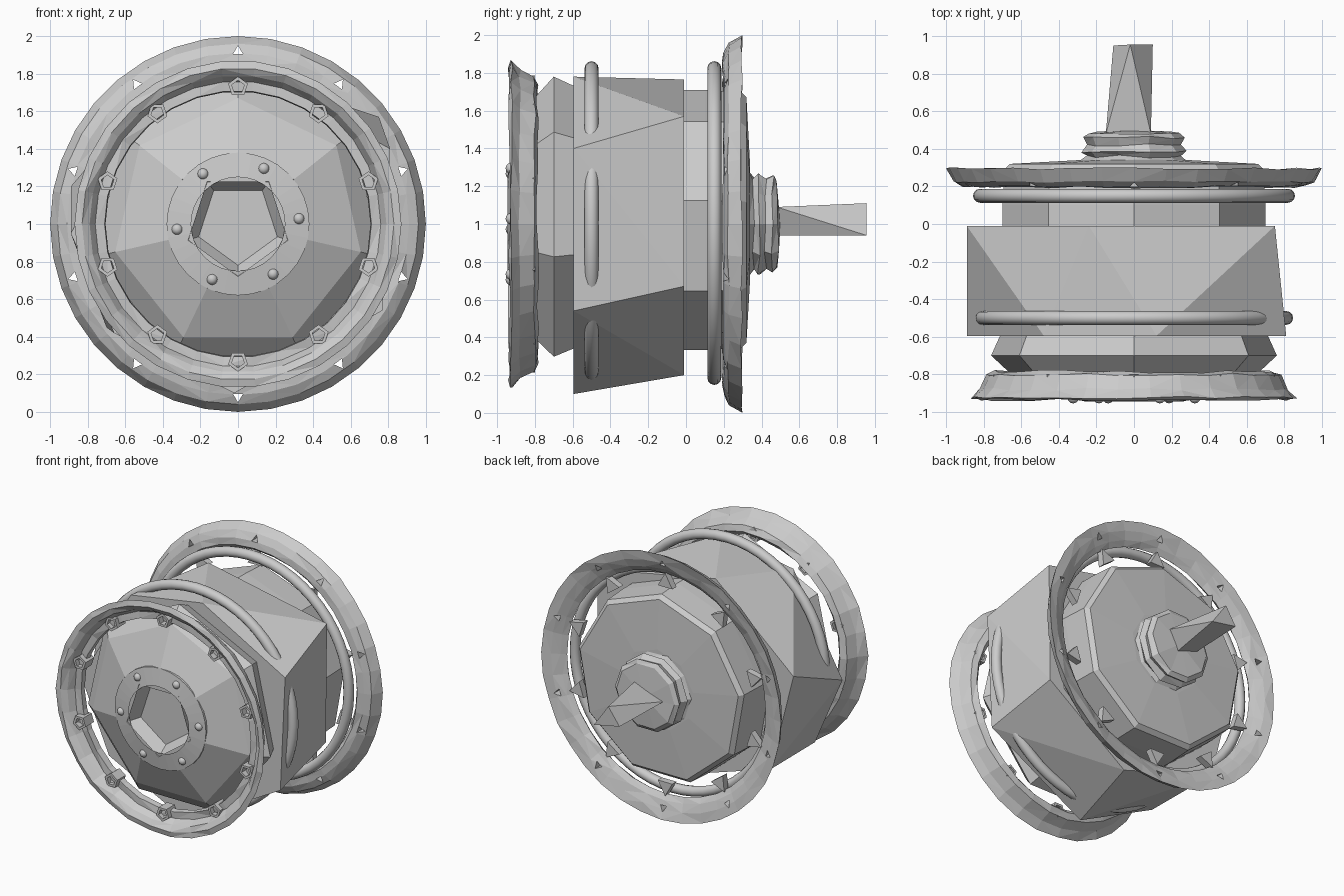
import bpy, bmesh, math, random
from math import sin, cos, pi, radians
from mathutils import Vector

if "Cube" in bpy.data.objects:
    bpy.data.objects.remove(bpy.data.objects["Cube"])

random.seed(4)
CZ = 1.0  # height of the axle line


def make(name, bm):
    bmesh.ops.remove_doubles(bm, verts=bm.verts, dist=0.0005)
    bmesh.ops.recalc_face_normals(bm, faces=bm.faces)
    me = bpy.data.meshes.new(name)
    bm.to_mesh(me)
    bm.free()
    ob = bpy.data.objects.new(name, me)
    bpy.context.collection.objects.link(ob)
    return ob


def polar(r, a, y):
    return Vector((r * cos(a), y, CZ + r * sin(a)))


def lathe(name, profile, n, phase=0.0, closed=False, jitter=0.0, smooth=False):
    """Spin a (radius, y) profile around the y axle."""
    bm = bmesh.new()
    rows = []
    for i in range(n):
        a = phase + 2 * pi * i / n
        rows.append([bm.verts.new(polar(r, a, y + random.uniform(-jitter, jitter)
                                        if r > 0 else y)) for r, y in profile])
    m = len(profile)
    for i in range(n):
        p, q = rows[i], rows[(i + 1) % n]
        for j in range(m if closed else m - 1):
            k = (j + 1) % m
            f = bm.faces.new((p[j], p[k], q[k], q[j]))
            f.smooth = smooth
    if jitter:
        bmesh.ops.triangulate(bm, faces=bm.faces)
    return make(name, bm)


def ring_of_tubes(name, count, radius, phase, y0, y1, outer, inner, sides):
    """Small hollow (or solid, inner = 0) pegs spaced round the axle."""
    bm = bmesh.new()
    for t in range(count):
        a = phase + 2 * pi * t / count
        c = polar(radius, a, 0)

        def loop(r, y):
            return [bm.verts.new(c + Vector((r * cos(a + 2 * pi * s / sides), y,
                                             r * sin(a + 2 * pi * s / sides))))
                    for s in range(sides)]
        if inner:
            loops = [loop(outer, y0), loop(outer, y1), loop(inner, y1), loop(inner, y0)]
            pairs = [(0, 1), (1, 2), (2, 3), (3, 0)]
        else:
            loops = [loop(outer, y0), loop(outer, y1)]
            pairs = [(0, 1)]
            bm.faces.new(loops[0])
            bm.faces.new(loops[1])
        for u, v in pairs:
            for s in range(sides):
                w = (s + 1) % sides
                bm.faces.new((loops[u][s], loops[u][w], loops[v][w], loops[v][s]))
    return make(name, bm)


def hull(name, pts):
    bm = bmesh.new()
    for p in pts:
        bm.verts.new(p)
    bmesh.ops.convex_hull(bm, input=bm.verts)
    return make(name, bm)


def bead(name, major, minor, y):
    prof = [(major + minor * cos(2 * pi * k / 12), y + minor * sin(2 * pi * k / 12))
            for k in range(12)]
    return lathe(name, prof, 56, closed=True, smooth=True)


# front flange ring with its hollow lugs
lathe("front_flange", [(0.87, -0.925), (0.82, -0.88), (0.785, -0.80), (0.74, -0.785),
                       (0.705, -0.82), (0.71, -0.86), (0.76, -0.86), (0.79, -0.91),
                       (0.83, -0.935)], 30, closed=True, jitter=0.008)
ring_of_tubes("front_lugs", 10, 0.73, pi / 2, -0.90, -0.80, 0.055, 0.035, 5)

# back flange ring, drilled through by ten small holes
back = lathe("back_flange", [(1.0, 0.295), (0.96, 0.225), (0.91, 0.20), (0.86, 0.195),
                             (0.83, 0.23), (0.87, 0.255), (0.93, 0.28)],
             36, closed=True, jitter=0.006)
cut = ring_of_tubes("hole_cutter", 10, 0.92, pi / 2, 0.1, 0.4, 0.03, 0, 3)
cut.hide_render = True
cut.hide_viewport = True
mod = back.modifiers.new("holes", "BOOLEAN")
mod.operation = "DIFFERENCE"
mod.object = cut
mod.solver = "EXACT"
# short stubs carry the flange on the drum
ring_of_tubes("back_stubs", 10, 0.77, pi / 2, 0.20, 0.25, 0.07, 0, 3)

# faceted front drum with sloped cap
lathe("front_drum", [(0.0, -0.55), (0.72, -0.57), (0.78, -0.70), (0.67, -0.80),
                     (0.38, -0.925), (0.37, -0.90)], 7, pi / 2)
# round hub plate and sunken five-sided centre
lathe("hub_plate", [(0.38, -0.90), (0.38, -0.925), (0.25, -0.945)], 32)
lathe("hub_pocket", [(0.28, -0.945), (0.22, -0.86), (0, -0.86)], 5, radians(-90))

# six round bolts
for k in range(6):
    bm = bmesh.new()
    bmesh.ops.create_uvsphere(bm, u_segments=12, v_segments=8, radius=0.03)
    bmesh.ops.translate(bm, verts=bm.verts,
                        vec=polar(0.325, radians(5 + 60 * k), -0.925))
    for f in bm.faces:
        f.smooth = True
    make("bolt_%d" % (k + 1), bm)

# rough angular middle block
front = [(0.81, 1.40), (0.12, 1.78), (-0.48, 1.68), (-0.89, 0.95), (-0.66, 0.42),
         (-0.02, 0.10), (0.77, 0.54)]
rear = [(0.75, 1.57), (-0.24, 1.765), (-0.89, 1.20), (-0.70, 0.45), (0.08, 0.20),
        (0.74, 0.67)]
hull("middle_block", [(x, -0.595, z) for x, z in front] + [(x, -0.01, z) for x, z in rear])

# round bead rings
bead("front_bead", 0.81, 0.037, -0.50).location.z = 0.015
bead("back_bead", 0.82, 0.037, 0.15).location.z = 0.005

# faceted back drum and stepped hub
lathe("back_drum", [(0, -0.03), (0.71, -0.01), (0.71, 0.10), (0.70, 0.29), (0.67, 0.32),
                    (0.30, 0.34), (0, 0.34)], 9, radians(10))
lathe("back_hub", [(0.29, 0.33), (0.25, 0.36), (0.28, 0.385), (0.25, 0.42), (0.27, 0.46),
                   (0.24, 0.485), (0, 0.50)], 10, jitter=0.008)

# tapered three-sided axle
hull("axle", [(-0.15, 0.48, 1.0), (0.09, 0.48, 1.09), (0.02, 0.48, 0.94),
              (-0.11, 0.95, 0.98), (-0.02, 0.955, 1.11), (0.10, 0.955, 0.94)])
